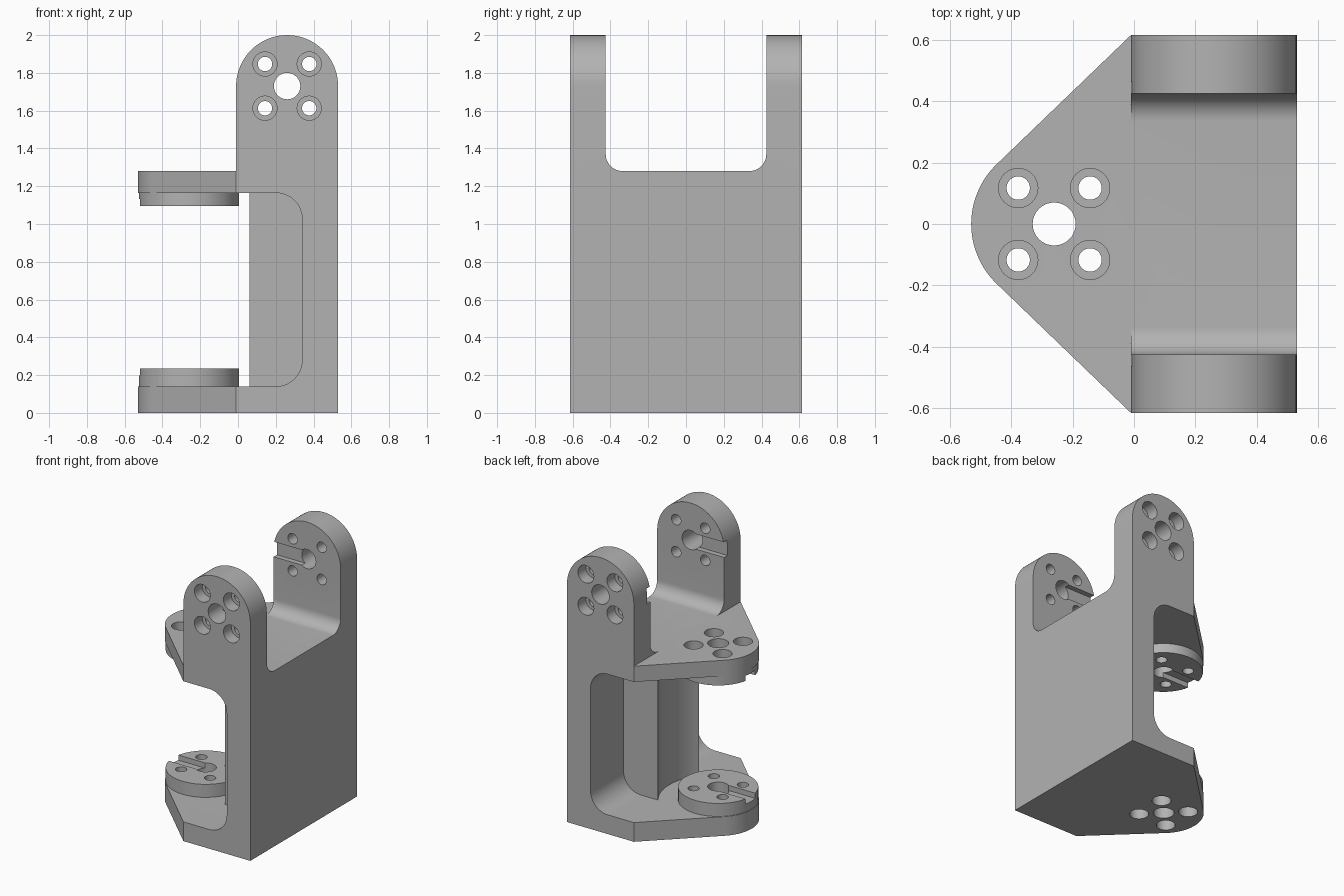
import bpy
from math import cos, sin, radians, acos, atan2, hypot, degrees
from mathutils import Vector

cube = bpy.data.objects.get("Cube")
if cube:
    bpy.data.objects.remove(cube, do_unlink=True)

grey = bpy.data.materials.new("machined grey")
grey.use_nodes = True
colour = (0.45, 0.45, 0.45, 1)
grey.diffuse_color = colour
grey.node_tree.nodes["Principled BSDF"].inputs["Base Color"].default_value = colour


def arc(cx, cy, r, start, end, n=12):
    """Points on an arc, angles in degrees."""
    angles = [radians(start + (end - start) * i / n) for i in range(n + 1)]
    return [(cx + r * cos(a), cy + r * sin(a)) for a in angles]


def prism(name, outline, axis, low, high):
    """Extrude a 2D outline along an axis."""
    place = {"x": lambda u, v, w: (w, u, v),
             "y": lambda u, v, w: (u, w, v),
             "z": lambda u, v, w: (u, v, w)}[axis]
    n = len(outline)
    verts = [place(u, v, w) for w in (low, high) for u, v in outline]
    faces = [tuple(range(n))[::-1], tuple(range(n, 2 * n))]
    faces += [(i, (i + 1) % n, n + (i + 1) % n, n + i) for i in range(n)]
    if axis == "y":
        faces = [f[::-1] for f in faces]
    mesh = bpy.data.meshes.new(name)
    mesh.from_pydata(verts, [], faces)
    obj = bpy.data.objects.new(name, mesh)
    bpy.context.scene.collection.objects.link(obj)
    mesh.materials.append(grey)
    return obj


def box(name, u0, u1, v0, v1, axis, low, high):
    return prism(name, [(u0, v0), (u1, v0), (u1, v1), (u0, v1)], axis, low, high)


def disc(name, cu, cv, r, axis, low, high, n=48):
    return prism(name, arc(cu, cv, r, 0, 360, n)[:-1], axis, low, high)


def combine(target, tool, operation):
    """Apply a boolean and discard the tool."""
    tool.hide_render = True
    mod = target.modifiers.new(operation, "BOOLEAN")
    mod.operation, mod.solver, mod.object = operation, "EXACT", tool
    bpy.context.view_layer.objects.active = target
    bpy.ops.object.modifier_apply(modifier=mod.name)
    bpy.data.objects.remove(tool, do_unlink=True)


# Main dimensions
BACK, EDGE, HALF = 0.53, -0.01, 0.615
FLOOR, TOP, ARM_IN = 1.28, 2.0, 0.425
R = 0.27
PLATE_X, ARM_X, ARM_Z = -0.26, 0.26, 1.73
GAP_LOW, GAP_HIGH = 0.14, 1.165

# Body: tapered plan with a rounded nose
reach = Vector((EDGE - PLATE_X, HALF))
tangent = degrees(atan2(reach.y, reach.x) + acos(R / hypot(*reach)))
plan = [(BACK, -HALF), (BACK, HALF), (EDGE, HALF)]
plan += arc(PLATE_X, 0, R, tangent, 360 - tangent, 32) + [(EDGE, -HALF)]
bracket = prism("bracket", plan, "z", 0, FLOOR)

# Side opening between the two plates
r = 0.14
opening = [(-1, GAP_LOW)] + arc(0.34 - r, GAP_LOW + r, r, -90, 0)
opening += arc(0.34 - r, GAP_HIGH - r, r, 0, 90) + [(-1, GAP_HIGH)]
combine(bracket, prism("opening", opening, "y", -1, 1), "DIFFERENCE")

# Central spine with a concave front
spine = box("spine", 0.06, 0.4, -0.235, 0.235, "z", 0.07, 1.22)
combine(spine, disc("hollow", PLATE_X, 0, 0.397, "z", GAP_LOW, GAP_HIGH, 96), "DIFFERENCE")
combine(bracket, spine, "UNION")

# Raised bosses facing each other inside the opening
combine(bracket, disc("lower_boss", PLATE_X, 0, 0.265, "z", 0.07, 0.235, 64), "UNION")
combine(bracket, disc("upper_boss", PLATE_X, 0, 0.265, "z", 1.095, 1.22, 64), "UNION")

# Two upright arms: rounded block cut by a filleted channel
arms = prism("arms", [(EDGE, 1.2), (BACK, 1.2)] + arc(ARM_X, ARM_Z, R, 0, 180, 40),
             "y", -HALF, HALF)
f = 0.09
channel = arc(-ARM_IN + f, FLOOR + f, f, 180, 270) + arc(ARM_IN - f, FLOOR + f, f, 270, 360)
channel += [(ARM_IN, 2.2), (-ARM_IN, 2.2)]
combine(arms, prism("channel", channel, "x", -1, 1), "DIFFERENCE")
combine(bracket, arms, "UNION")


def mount(cu, cv, axis, inner, outer):
    """Centre hole, four counterbored holes and a slot on the inner face."""
    way = 1 if outer > inner else -1

    def cut(u, v, radius, a, b):
        low, high = sorted((a, b))
        combine(bracket, disc("hole", u, v, radius, axis, low, high, 32), "DIFFERENCE")

    begin, end = inner - 0.05 * way, outer + 0.05 * way
    cut(cu, cv, 0.07, begin, end)
    for du in (-0.117, 0.117):
        for dv in (-0.117, 0.117):
            cut(cu + du, cv + dv, 0.038, begin, end)
            cut(cu + du, cv + dv, 0.064, outer - 0.09 * way, end)
    low, high = sorted((begin, inner + 0.038 * way))
    slot = box("slot", cu - 0.4, cu, cv - 0.055, cv + 0.055, axis, low, high)
    combine(bracket, slot, "DIFFERENCE")


mount(PLATE_X, 0, "z", 0.235, 0)
mount(PLATE_X, 0, "z", 1.095, FLOOR)
for side in (-1, 1):
    mount(ARM_X, ARM_Z, "y", side * ARM_IN, side * HALF)

# Smooth curved walls, crisp edges
bpy.ops.object.select_all(action="DESELECT")
bracket.select_set(True)
bpy.context.view_layer.objects.active = bracket
bpy.ops.object.shade_smooth_by_angle(angle=radians(30))
